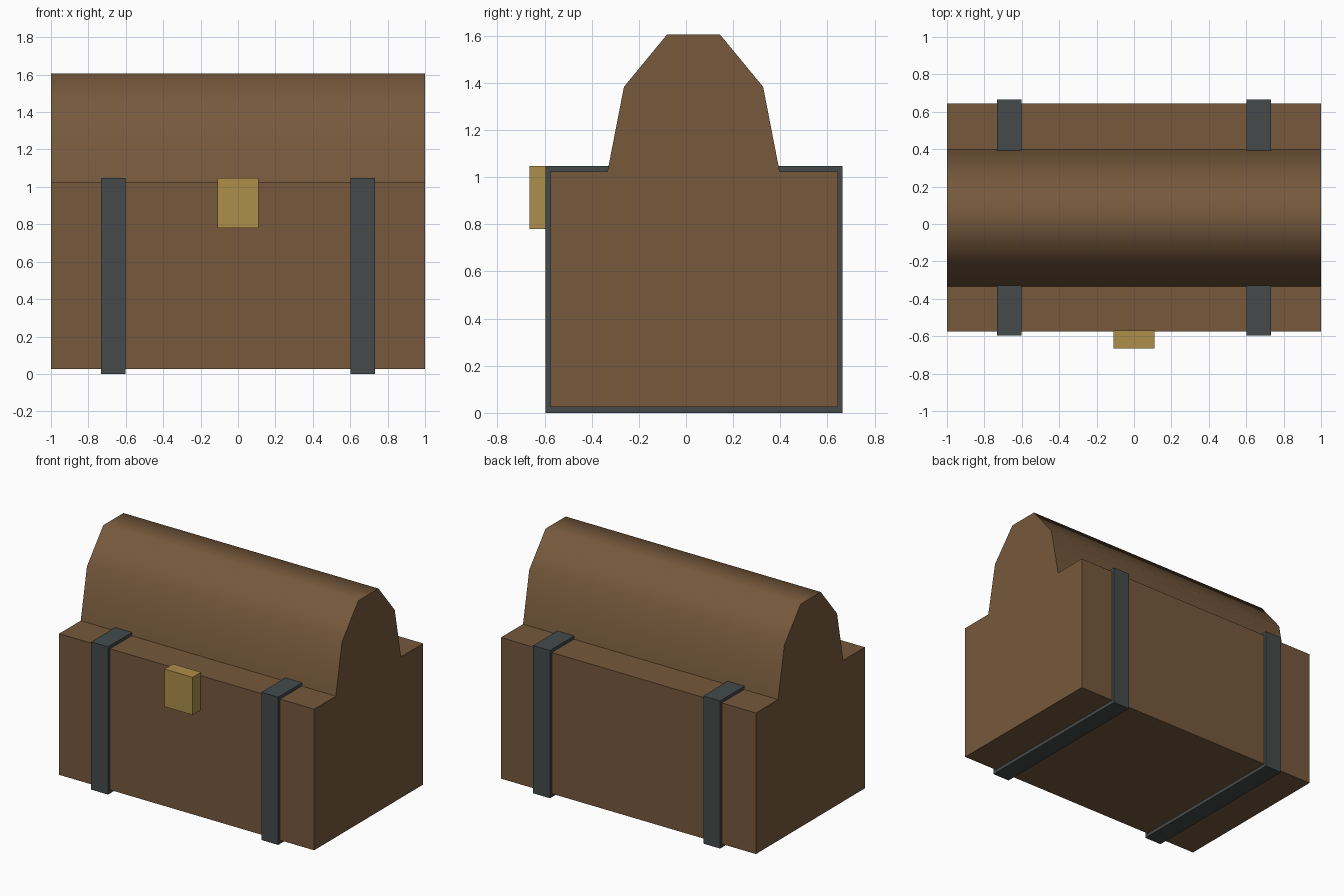
import bpy
import bmesh
from math import sin, cos, pi, radians

default = bpy.data.objects.get("Cube")
if default:
    bpy.data.objects.remove(default, do_unlink=True)


def make_material(name, rgb):
    mat = bpy.data.materials.new(name)
    mat.use_nodes = True
    color = (*rgb, 1.0)
    mat.diffuse_color = color
    mat.node_tree.nodes["Principled BSDF"].inputs["Base Color"].default_value = color
    return mat


wood = make_material("brown wood", (0.18, 0.099, 0.045))
iron = make_material("dark iron", (0.058, 0.068, 0.068))
brass = make_material("aged brass", (0.42, 0.27, 0.068))


def extrude_profile(name, points, x0, x1, mat):
    """Prism along x from a list of (y, z) points."""
    bm = bmesh.new()
    face = bm.faces.new([bm.verts.new((x0, y, z)) for y, z in points])
    result = bmesh.ops.extrude_face_region(bm, geom=[face])
    moved = [g for g in result["geom"] if isinstance(g, bmesh.types.BMVert)]
    bmesh.ops.translate(bm, verts=moved, vec=(x1 - x0, 0, 0))
    bmesh.ops.recalc_face_normals(bm, faces=bm.faces)
    mesh = bpy.data.meshes.new(name)
    bm.to_mesh(mesh)
    bm.free()
    mesh.materials.append(mat)
    obj = bpy.data.objects.new(name, mesh)
    bpy.context.collection.objects.link(obj)
    return obj


def box(name, x, y, z, mat):
    corners = [(y[0], z[0]), (y[1], z[0]), (y[1], z[1]), (y[0], z[1])]
    return extrude_profile(name, corners, x[0], x[1], mat)


# Chest body
BODY_TOP = 1.025
box("chest_body", (-1, 1), (-0.575, 0.645), (0.025, BODY_TOP), wood)

# Lid: upper half of a stretched ten-sided barrel, softly shaded along its length
lid_points = [(0.032 + 0.365 * cos(i * pi / 5), BODY_TOP + 0.61 * sin(i * pi / 5))
              for i in range(6)]
lid = extrude_profile("barrel_lid", lid_points, -1, 1, wood)
bpy.ops.object.select_all(action="DESELECT")
lid.select_set(True)
bpy.context.view_layer.objects.active = lid
bpy.ops.object.shade_smooth_by_angle(angle=radians(60))

# Iron bands wrapped around the body
for side, x in (("right", -0.667), ("left", 0.667)):
    box(side + "_band", (x - 0.066, x + 0.066), (-0.597, 0.665), (0, 1.047), iron)

# Lock plate on the front
box("lock", (-0.11, 0.11), (-0.665, -0.57), (0.78, 1.047), brass)
